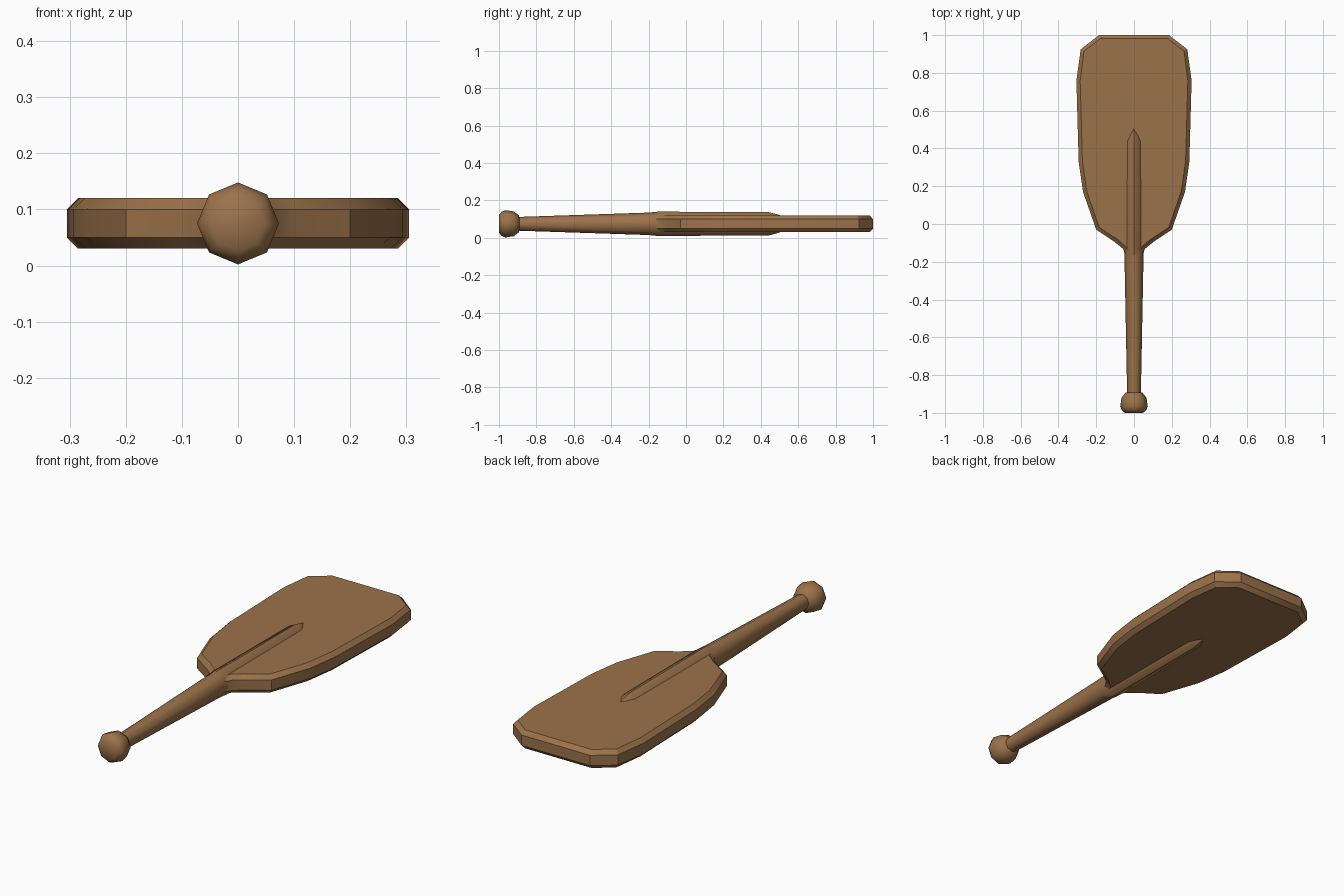
import bpy, bmesh, math

if "Cube" in bpy.data.objects:
    bpy.data.objects.remove(bpy.data.objects["Cube"])

ZC = 0.075  # height of the paddle's centre line

wood = bpy.data.materials.new("wood")
wood.diffuse_color = (0.33, 0.17, 0.07, 1)
wood.use_nodes = True
wood.node_tree.nodes["Principled BSDF"].inputs["Base Color"].default_value = wood.diffuse_color


def finish(bm, name, angle):
    bmesh.ops.recalc_face_normals(bm, faces=bm.faces)
    mesh = bpy.data.meshes.new(name)
    bm.to_mesh(mesh)
    bm.free()
    mesh.materials.append(wood)
    ob = bpy.data.objects.new(name, mesh)
    bpy.context.collection.objects.link(ob)
    bpy.ops.object.select_all(action='DESELECT')
    ob.select_set(True)
    bpy.context.view_layer.objects.active = ob
    bpy.ops.object.shade_smooth_by_angle(angle=math.radians(angle))
    return ob


def loft(name, sections, sides=8):
    """Skin elliptical sections (y, x radius, z radius) along y."""
    bm = bmesh.new()
    rings = []
    for y, rx, rz in sections:
        rings.append([bm.verts.new((rx * math.sin(2 * math.pi * i / sides), y,
                                    ZC + rz * math.cos(2 * math.pi * i / sides)))
                      for i in range(sides)])
    for a, b in zip(rings, rings[1:]):
        for i in range(sides):
            j = (i + 1) % sides
            bm.faces.new((a[i], a[j], b[j], b[i]))
    bm.faces.new(rings[0])
    bm.faces.new(rings[-1])
    return finish(bm, name, 50)


# Blade: mirrored outline, extruded, with chamfered rims
half = [(0.045, -0.16), (0.06, -0.13), (0.10, -0.097), (0.20, -0.03),
        (0.27, 0.17), (0.293, 0.33), (0.305, 0.76), (0.282, 0.925), (0.185, 1.0)]
outline = half + [(-x, y) for x, y in reversed(half)]
bm = bmesh.new()
bottom = bm.faces.new([bm.verts.new((x, y, 0.05)) for x, y in outline])
ext = bmesh.ops.extrude_face_region(bm, geom=[bottom], use_keep_orig=True)
bmesh.ops.translate(bm, verts=[v for v in ext["geom"] if isinstance(v, bmesh.types.BMVert)],
                    vec=(0, 0, 0.05))
bmesh.ops.recalc_face_normals(bm, faces=bm.faces)
caps = [f for f in bm.faces if abs(f.normal.z) > 0.9]
bmesh.ops.inset_region(bm, faces=caps, thickness=0.02)
for f in caps:
    for v in f.verts:
        v.co.z = 0.12 if v.co.z > ZC else 0.03
finish(bm, "blade", 30)

# Shaft: tapered handle that continues as a ridge on both blade faces
loft("shaft", [(-0.92, 0.036, 0.036), (-0.2, 0.05, 0.06), (-0.14, 0.052, 0.066),
               (0.0, 0.052, 0.064), (0.44, 0.05, 0.063), (0.48, 0.04, 0.053),
               (0.51, 0.02, 0.043)])

# Knob: rounded grip at the handle end
loft("knob", [(-1.0, 0.048, 0.048), (-0.985, 0.065, 0.065), (-0.965, 0.073, 0.073),
              (-0.92, 0.066, 0.066), (-0.893, 0.045, 0.045), (-0.89, 0.03, 0.03)])
